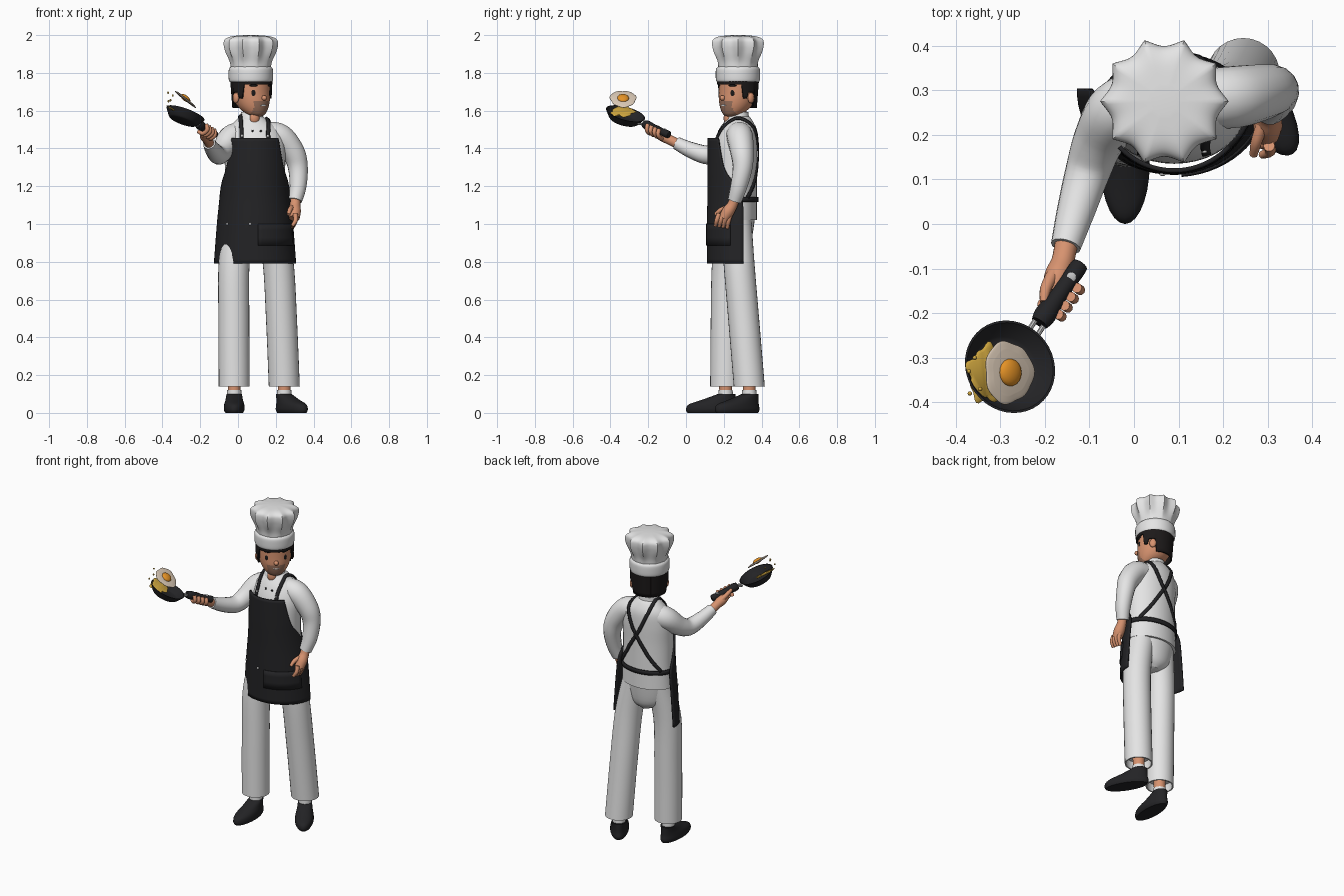
import bpy, bmesh
from math import sin, cos, pi, sqrt, radians
from mathutils import Vector as V, Matrix
from mathutils.bvhtree import BVHTree

if "Cube" in bpy.data.objects:
    bpy.data.objects.remove(bpy.data.objects["Cube"])


def material(name, r, g, b):
    m = bpy.data.materials.new(name)
    m.use_nodes = True
    m.diffuse_color = (r, g, b, 1)
    m.node_tree.nodes["Principled BSDF"].inputs["Base Color"].default_value = (r, g, b, 1)
    return m


WHITE = material("white_cloth", .78, .78, .78)
BLACK = material("black_cloth", .017, .017, .019)
SKIN = material("skin", .68, .29, .16)
HAIR = material("dark_hair", .012, .010, .010)
STUBBLE = material("stubble", .33, .17, .11)
EGG = material("egg_white", .72, .60, .48)
YOLK = material("egg_yolk", .78, .29, .02)
OIL = material("yellow_oil", .62, .38, .05)
METAL = material("light_metal", .55, .55, .55)


def finish(name, bm, mats, angle=40):
    me = bpy.data.meshes.new(name)
    bmesh.ops.recalc_face_normals(bm, faces=bm.faces)
    for f in bm.faces:
        f.smooth = True
    bm.to_mesh(me)
    bm.free()
    for m in mats if isinstance(mats, list) else [mats]:
        me.materials.append(m)
    me.set_sharp_from_angle(angle=radians(angle))
    ob = bpy.data.objects.new(name, me)
    bpy.context.collection.objects.link(ob)
    return ob


def dense(rows, k=5):
    """Catmull-Rom interpolation of rows of numbers."""
    out = []
    for i in range(len(rows) - 1):
        p = [rows[max(i - 1, 0)], rows[i], rows[i + 1], rows[min(i + 2, len(rows) - 1)]]
        for s in range(k):
            t = s / k
            out.append(tuple(b + .5 * t * (c - a + t * (2 * a - 5 * b + 4 * c - d + t * (3 * (b - c) + d - a)))
                             for a, b, c, d in zip(*p)))
    return out + [tuple(rows[-1])]


def skin_rows(rows, closed=True):
    """Bridge rows of points into a surface; closed rows get end caps."""
    bm = bmesh.new()
    vs = [[bm.verts.new(p) for p in r] for r in rows]
    n = len(rows[0])
    for a, b in zip(vs, vs[1:]):
        for i in range(n if closed else n - 1):
            j = (i + 1) % n
            bm.faces.new((a[i], a[j], b[j], b[i]))
    if closed:
        bm.faces.new(vs[0])
        bm.faces.new(vs[-1])
    return bm


def sheet(name, rows, mat, thick):
    ob = finish(name, skin_rows(rows, False), mat)
    mod = ob.modifiers.new("thickness", 'SOLIDIFY')
    mod.thickness, mod.offset = thick, 0
    return ob


def loft(name, rows, mat, mx=Matrix(), n=28, k=5, tail=(), wave=lambda t, row: 1):
    """Stack of ellipses: rows of z, centre x, centre y, radius x, radius y."""
    rings = [[mx @ V((r[1] + r[3] * cos(t) * wave(t, r), r[2] + r[4] * sin(t) * wave(t, r), r[0]))
              for t in (2 * pi * i / n for i in range(n))] for r in dense(rows, k) + list(tail)]
    return finish(name, skin_rows(rings), mat)


def tube(name, pts, mat, n=16, k=5):
    """Round limb along points of x, y, z, radius."""
    d = dense(pts, k)
    c = [V(p[:3]) for p in d]
    rings, side = [], V((.3, .2, 1)).cross(c[1] - c[0]).normalized()
    for i, p in enumerate(d):
        t = (c[min(i + 1, len(c) - 1)] - c[max(i - 1, 0)]).normalized()
        side = (side - t * side.dot(t)).normalized()
        up = t.cross(side)
        rings.append([c[i] + p[3] * (side * cos(2 * pi * j / n) + up * sin(2 * pi * j / n)) for j in range(n)])
    return finish(name, skin_rows(rings), mat)


def ball(name, loc, size, mat, mx=Matrix(), turn=0):
    bm = bmesh.new()
    m = mx @ Matrix.Translation(loc) @ Matrix.Rotation(turn, 4, 'Z') @ Matrix.Diagonal((*size, 1))
    bmesh.ops.create_uvsphere(bm, u_segments=18, v_segments=12, radius=1, matrix=m)
    return finish(name, bm, mat)


def place(loc, normal):
    return Matrix.Translation(loc) @ V(normal).to_track_quat('Z', 'Y').to_matrix().to_4x4()


# Legs, ankles and shoes
loft("trouser_seat", [(.86, .09, .25, .04, .06), (.91, .09, .255, .12, .09), (1.05, .09, .26, .15, .108)], WHITE)
for side, leg, turn in (
        ("right", [(1.02, .015, .25), (.8, -.02, .22), (.5, -.022, .213), (.14, -.02, .21)], 0),
        ("left", [(1.02, .17, .265), (.8, .212, .28), (.5, .23, .305), (.14, .245, .335)], 32)):
    x, y = leg[-1][1:]
    loft(side + "_trouser_leg", [(*p, .082, .082) for p in leg], WHITE,
         tail=[(.14, x, y, .074, .074), (.19, x, y, .072, .072)])
    tube(side + "_ankle", [(x, y, .08, .034), (x, y, .22, .036)], SKIN)
    tube(side + "_sock", [(x, y, .06, .04), (x, y, .12, .038)], WHITE)
    mx = Matrix.Translation((x, y, 0)) @ Matrix.Rotation(radians(turn), 4, 'Z')
    loft(side + "_shoe", [(0, 0, -.075, .047, .127), (.018, 0, -.075, .055, .135), (.045, 0, -.07, .053, .125),
                          (.07, 0, -.035, .046, .088), (.1, 0, .005, .041, .046)], BLACK, mx)

# Jacket body
torso = loft("jacket", [(1.02, .09, .26, .166, .115), (1.15, .09, .26, .16, .115), (1.3, .09, .255, .16, .12),
                        (1.42, .09, .262, .16, .115), (1.5, .085, .275, .138, .097),
                        (1.55, .075, .28, .085, .07), (1.575, .07, .278, .05, .05)], WHITE, n=40)
bm = bmesh.new()
bm.from_mesh(torso.data)
tree = BVHTree.FromBMesh(bm)
bm.free()
loft("collar", [(1.535, .075, .275, .075, .068), (1.565, .072, .274, .063, .06), (1.592, .07, .28, .054, .05)], WHITE)
ball("open_neckline", (.088, .218, 1.56), (.026, .018, .034), SKIN, turn=.3)
tube("neck", [(.07, .28, 1.5, .047), (.075, .272, 1.64, .045)], SKIN)

# Arms
tube("left_sleeve", [(.15, .28, 1.475, .068), (.225, .285, 1.46, .07), (.292, .297, 1.38, .062),
                     (.317, .3, 1.3, .053), (.318, .28, 1.2, .045), (.303, .258, 1.125, .037)], WHITE)
tube("right_sleeve", [(.03, .285, 1.475, .068), (-.035, .255, 1.455, .069), (-.078, .19, 1.395, .058),
                      (-.103, .12, 1.365, .051), (-.13, .03, 1.39, .043), (-.153, -.05, 1.428, .034)], WHITE)

# Left hand hanging at the hip
tube("left_palm", [(.305, .26, 1.14, .026), (.302, .245, 1.1, .028), (.3, .222, 1.065, .033), (.298, .2, 1.03, .028)], SKIN)
for i in range(4):
    tube(f"left_finger_{i}", [(.303, .175 + .02 * i, 1.055, .013), (.305, .163 + .021 * i, 1.02, .0125),
                              (.287, .155 + .021 * i, .99 - .004 * i, .009)], SKIN, 10)
tube("left_thumb", [(.29, .23, 1.09, .014), (.275, .185, 1.075, .013), (.268, .155, 1.05, .009)], SKIN, 10)

# Right hand gripping the handle
grip, end = V((-.12, -.09, 1.472)), V((-.212, -.222, 1.53))
across, up = V((.82, -.57, 0)), V((0, 0, 1))
tube("right_palm", [(-.152, -.045, 1.425, .026), (-.16, -.085, 1.445, .026), (-.172, -.12, 1.465, .03),
                    (-.18, -.155, 1.48, .022)], SKIN)
for i in range(4):
    c = grip.lerp(end, .3 + .15 * i)
    path = [(-.025, -.025), (.005, -.036), (.032, -.016), (.024, .012)]
    tube(f"right_finger_{i}", [(*(c + across * a + up * b), .0115) for a, b in path], SKIN, 10)
tube("right_thumb", [(-.18, -.11, 1.475, .015), (-.198, -.145, 1.505, .013), (-.202, -.175, 1.52, .009)], SKIN, 10)

# Apron
APRON = dense([(.79, .213, .183, 1.6), (1.0, .197, .182, 1.6), (1.13, .184, .18, 1.57), (1.22, .178, .18, 1.3),
               (1.3, .176, .18, 1.0), (1.455, .172, .178, .78)], 6)


def apron_point(row, phi, out=0):
    return V((.09 + (row[1] + out) * sin(phi), .298 - (row[2] + out) * cos(phi), row[0]))


sheet("apron", [[apron_point(r, r[3] * (i / 16 - 1)) for i in range(33)] for r in APRON], BLACK, .01)
sheet("apron_pocket", [[apron_point(r, .08 + 1.15 * i / 12, .006) for i in range(13)]
                       for r in APRON if .85 < r[0] < 1.01], BLACK, .009)
for x in (-.07, .065):
    phi = (x - .09) / .197
    ball("apron_rivet", apron_point(APRON[6], phi, .006), (.007, .004, .007), METAL)


# Straps laid over the jacket
def strap(name, pts, width=.01):
    hits = [tree.find_nearest(V(p))[:2] for p in dense(pts, 6)]
    mid = [p + nrm * .006 for p, nrm in hits]
    rows = []
    for i, (p, nrm) in enumerate(hits):
        t = mid[min(i + 1, len(mid) - 1)] - mid[max(i - 1, 0)]
        s = t.cross(nrm).normalized() * width
        rows.append([mid[i] - s, mid[i], mid[i] + s])
    sheet(name, rows, BLACK, .008)


for side, s in (("right", -1), ("left", 1)):
    strap(side + "_shoulder_strap", [(.09 + s * x, y, z) for x, y, z in (
        (.08, .13, 1.44), (.078, .17, 1.51), (.078, .27, 1.58), (.07, .36, 1.51),
        (.035, .39, 1.42), (0, .39, 1.36), (-.08, .38, 1.24), (-.145, .33, 1.14))])
    ball(side + "_strap_button", tree.find_nearest(V((.09 + s * .078, .14, 1.48)))[0] + V((0, -.011, 0)),
         (.007, .004, .007), METAL)
strap("waist_tie", [(.09 - .165 * cos(a), .26 + .12 * sin(a), 1.13) for a in (-.1, .5, 1, 1.57, 2.1, 2.6, 3.24)], .013)
for x in (.075, .125):
    ball("jacket_button", tree.find_nearest(V((x, .15, 1.505)))[0], (.006, .005, .006), BLACK)

# Head, turned toward its left
HEAD = Matrix.Translation((.07, .275, 0)) @ Matrix.Rotation(radians(40), 4, 'Z')
head = loft("head", [(1.568, 0, -.045, .02, .02), (1.58, 0, -.042, .046, .045), (1.61, 0, -.022, .073, .077),
                     (1.65, 0, -.008, .091, .096), (1.7, 0, 0, .1, .102), (1.78, 0, 0, .098, .1)],
            [SKIN, STUBBLE], HEAD, n=48, k=8)
back = HEAD.inverted()
for f in head.data.polygons:
    c = back @ f.center
    if c.y < -.04 and c.z < 1.652 and abs(c.x) < .05 and c.z > 1.575:
        f.material_index = 1


def face_point(angle, z, r=.1):
    a = radians(angle)
    return (r * sin(a), -r * cos(a), z)


for s in (-1, 1):
    ball("eye", face_point(33 * s, 1.693, .099), (.012, .005, .018), HAIR, HEAD, radians(33 * s))
    ball("eyebrow", face_point(33 * s, 1.733, .1), (.022, .006, .006), HAIR, HEAD, radians(33 * s))
    ball("ear", (.102 * s, .005, 1.667), (.013, .02, .028), SKIN, HEAD)
ball("nose", (0, -.106, 1.667), (.014, .016, .014), SKIN, HEAD)
ball("mouth", (0, -.1, 1.628), (.02, .004, .005), WHITE, HEAD, 0)

# Hair with a raised hairline over the face
cols = []
for i in range(73):
    a = -180 + 5 * i
    low = 1.738 if abs(a) < 62 else 1.665 if abs(a) < 78 else 1.695 if abs(a) < 103 else 1.615
    cols.append([HEAD @ V(face_point(a, low + (1.77 - low) * j / 6, .107 - .012 * (1 - j / 6) * (abs(a) > 103)))
                 for j in range(7)])
sheet("hair", cols, HAIR, .01)

# Pleated hat
HAT = Matrix.Translation((.068, .275, 0))
loft("hat_band", [(1.75, 0, 0, .108, .108), (1.76, 0, 0, .116, .116), (1.79, 0, 0, .118, .118),
                  (1.82, 0, 0, .116, .116), (1.833, 0, 0, .106, .106)], WHITE, HAT, n=40)
loft("hat_crown", [(z, 0, 0, r, r, a) for z, r, a in (
    (1.82, .105, 0), (1.86, .107, .05), (1.91, .118, .14), (1.95, .124, .16), (1.978, .118, .16),
    (1.994, .088, .12), (2.0, .03, .03))], WHITE, HAT, n=120,
    wave=lambda t, r: 1 + r[5] * (1 - abs(sin(5 * t))))

# Frying pan
PAN = place((-.278, -.32, 1.585), (.36, .27, 1))
loft("pan", [(z, 0, 0, r, r) for z, r in ((-.045, .072), (-.036, .082), (0, .107))], BLACK, PAN, n=40,
     tail=[(0, 0, 0, .102, .102), (-.034, 0, 0, .078, .078), (-.039, 0, 0, .07, .07)])
tube("pan_handle", [(*grip.lerp(end, t), r) for t, r in ((0, .014), (.06, .02), (.5, .019), (.85, .025), (1, .02))], BLACK)
for s in (-1, 1):
    a, b = end + across * .011 * s, V((-.228, -.247, 1.53)) + across * .011 * s
    tube("handle_pin", [(*a, .006), (*b, .006)], METAL, 8)
ball("hanging_hole_ring", grip.lerp(end, .22) + up * .018, (.011, .011, .004), METAL)

# Tossed egg, oil splash and droplets
FLIP = place((-.281, -.333, 1.662), (.62, .03, .78))
loft("egg_white", [(z, 0, 0, r, r) for z, r in ((-.005, .05), (-.003, .066), (.002, .068), (.006, .05))], EGG, FLIP,
     n=48, wave=lambda t, r: 1 + .05 * sin(3 * t) + .025 * sin(7 * t))
ball("egg_yolk", (0, 0, .005), (.031, .031, .015), YOLK, FLIP)
SPLASH = Matrix.Translation((-.328, -.337, 1.596)) @ Matrix.Rotation(radians(32), 4, 'Y')
loft("oil_splash", [(z, 0, 0, .052 * r, .063 * r) for z, r in ((-.004, .9), (0, 1), (.004, .9))], OIL, SPLASH,
     n=60, wave=lambda t, r: 1 + .12 * sin(5 * t) + .08 * sin(9 * t + 1))
for p in ((-.37, -.33, 1.695), (-.357, -.3, 1.655), (-.345, -.37, 1.68), (-.368, -.38, 1.65)):
    ball("oil_drop", p, (.005, .005, .006), OIL)
